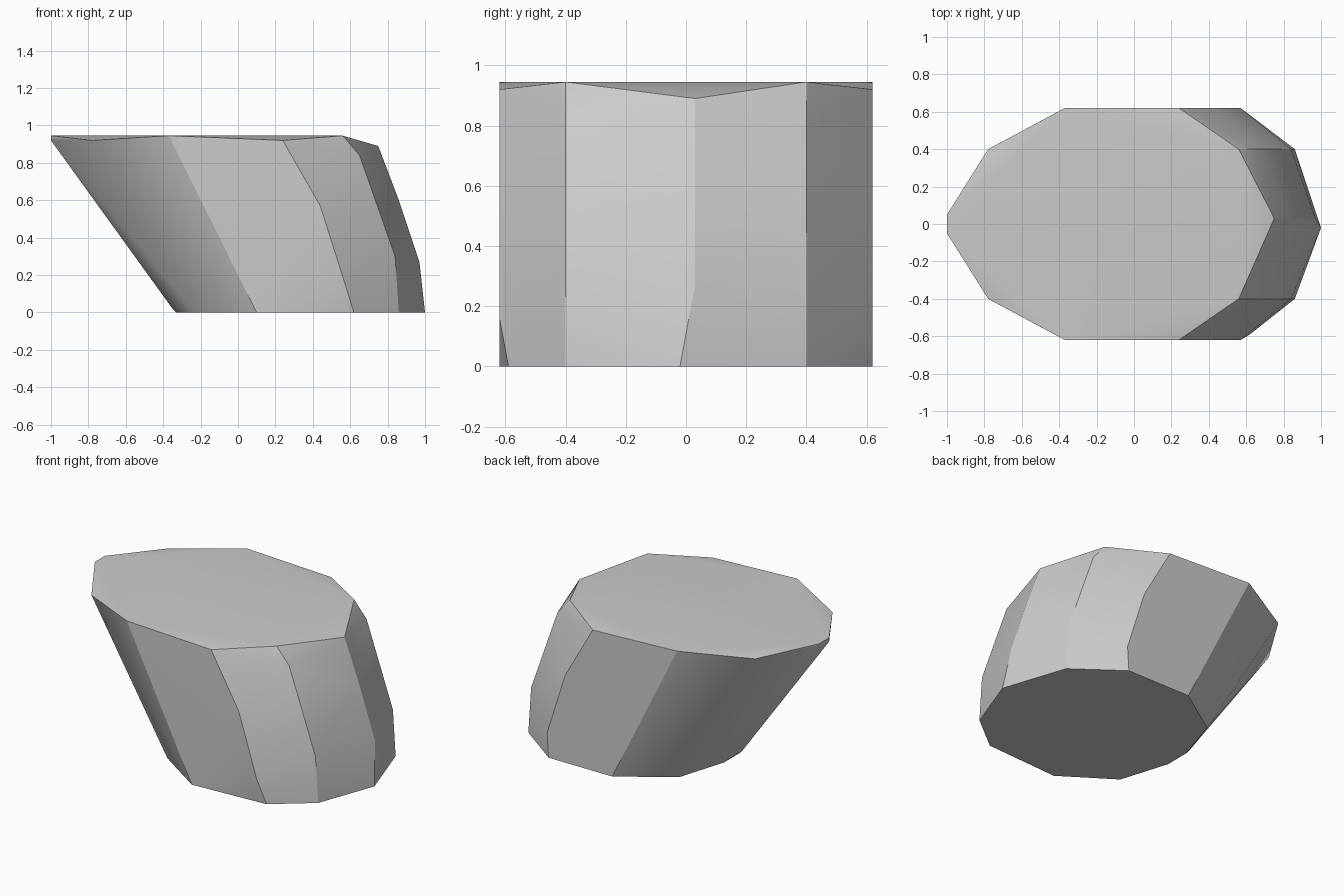
import bpy
import bmesh
import math

# Remove the default cube
cube = bpy.data.objects.get("Cube")
if cube:
    bpy.data.objects.remove(cube, do_unlink=True)

# Single flat grey
grey = bpy.data.materials.new("stone grey")
grey.use_nodes = True
colour = (0.6, 0.6, 0.6, 1)
grey.diffuse_color = colour
grey.node_tree.nodes["Principled BSDF"].inputs["Base Color"].default_value = colour

# Ribs that run from the foot to the rim, mirrored front to back
mirrored_ribs = [
    [(-0.33, 0.08, 0), (-0.35, 0.08, 0.02), (-1, 0.05, 0.92), (-1, 0.05, 0.945)],
    [(-0.23, 0.4, 0), (-0.78, 0.4, 0.92)],
    [(0.1, 0.62, 0), (-0.37, 0.62, 0.945)],
    [(0.24, 0.62, 0.92), (0.44, 0.62, 0.57), (0.57, 0.62, 0.16)],
    [(0.56, 0.4, 0.945), (0.65, 0.4, 0.84), (0.84, 0.4, 0.3), (0.86, 0.4, 0)],
]
# Bulging nose rib, and the two differing foot corners
single_points = [
    (0.75, 0.03, 0.89), (0.86, 0.03, 0.6), (0.97, 0.03, 0.27), (1, -0.02, 0),
    (0.62, -0.59, 0), (0.56, 0.62, 0),
]

# Faceted leaning body, skinned over the ribs
bm = bmesh.new()
for rib in mirrored_ribs:
    for x, y, z in rib:
        bm.verts.new((x, y, z))
        bm.verts.new((x, -y, z))
for point in single_points:
    bm.verts.new(point)
hull = bmesh.ops.convex_hull(bm, input=bm.verts[:])
loose = [v for v in bm.verts if not v.link_faces]
bmesh.ops.delete(bm, geom=loose, context="VERTS")
bmesh.ops.dissolve_limit(bm, angle_limit=math.radians(1),
                         verts=bm.verts[:], edges=bm.edges[:])
bmesh.ops.recalc_face_normals(bm, faces=bm.faces[:])
mesh = bpy.data.meshes.new("leaning_block")
bm.to_mesh(mesh)
bm.free()
mesh.materials.append(grey)
block = bpy.data.objects.new("leaning_block", mesh)
bpy.context.collection.objects.link(block)

# Soft shading with crisp ridges
bpy.ops.object.select_all(action="DESELECT")
block.select_set(True)
bpy.context.view_layer.objects.active = block
bpy.ops.object.shade_smooth_by_angle(angle=math.radians(30))
